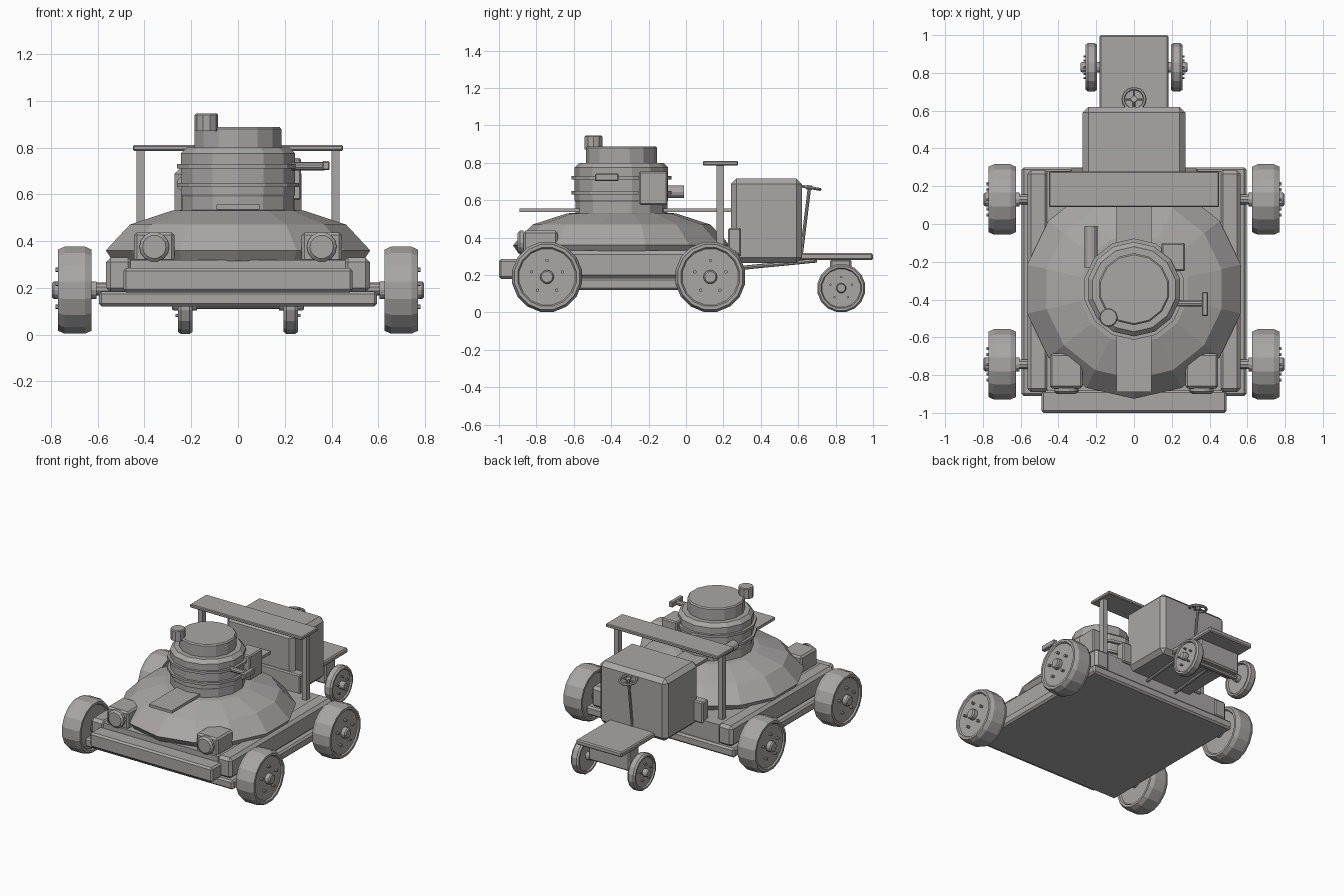
import bpy, bmesh, math
from mathutils import Vector, Matrix

if "Cube" in bpy.data.objects:
    bpy.data.objects.remove(bpy.data.objects["Cube"])

grey = bpy.data.materials.new("warm_grey")
grey.diffuse_color = (0.40, 0.385, 0.38, 1)
grey.use_nodes = True
grey.node_tree.nodes["Principled BSDF"].inputs["Base Color"].default_value = grey.diffuse_color


def finish(name, bm, bevel=0):
    bmesh.ops.recalc_face_normals(bm, faces=bm.faces)
    me = bpy.data.meshes.new(name)
    bm.to_mesh(me)
    bm.free()
    me.materials.append(grey)
    ob = bpy.data.objects.new(name, me)
    bpy.context.collection.objects.link(ob)
    if bevel:
        m = ob.modifiers.new("bevel", 'BEVEL')
        m.width, m.segments = bevel, 1
    return ob


def box(name, x, y, z, bevel=0):
    bm = bmesh.new()
    bmesh.ops.create_cube(bm, size=1)
    for v in bm.verts:
        v.co = [(r[0] + r[1]) / 2 + c * (r[1] - r[0]) for c, r in zip(v.co, (x, y, z))]
    return finish(name, bm, bevel)


def lathe(name, profile, sides, origin=(0, 0, 0), axis=(0, 0, 1), turn=0.0):
    """Stacked rings of (radius, height) along an axis, capped at both ends."""
    bm = bmesh.new()
    rot = Vector((0, 0, 1)).rotation_difference(Vector(axis)).to_matrix()
    rings = []
    for r, h in profile:
        ring = []
        for i in range(sides):
            a = turn + 2 * math.pi * i / sides
            p = Vector((r * math.cos(a), r * math.sin(a), h))
            ring.append(bm.verts.new(rot @ p + Vector(origin)))
        rings.append(ring)
    for a, b in zip(rings, rings[1:]):
        for i in range(sides):
            j = (i + 1) % sides
            bm.faces.new((a[i], a[j], b[j], b[i]))
    bm.faces.new(rings[0][::-1])
    bm.faces.new(rings[-1])
    return finish(name, bm)


def rod(name, p, q, r, sides=10):
    d = Vector(q) - Vector(p)
    return lathe(name, [(r, 0), (r, d.length)], sides, p, d.normalized())


# chassis
box("base_plate", (-.595, .595), (-.91, .30), (.12, .185), .012)
box("deck", (-.46, .46), (-.885, .28), (.17, .32))
for s, n in ((-1, "left"), (1, "right")):
    box("side_rail_" + n, sorted((s * .45, s * .565)), (-.89, .285), (.18, .33), .02)
box("front_bumper", (-.49, .49), (-1, -.88), (.18, .285), .012)

# hull dome and turret, turned so a corner points forward
CY, T = -.345, math.pi / 2
C = (0, CY, 0)
lathe("hull_dome", [(.55, .315), (.58, .36), (.475, .47), (.29, .53), (.2, .535)], 14, C, turn=T)
lathe("turret", [(.245, .52), (.245, .59), (.25, .60), (.25, .775), (.225, .80)], 14, C, turn=T)
for z in (.64, .72):
    lathe("turret_band", [(.268, z - .009), (.268, z + .009)], 14, C, turn=T)
lathe("turret_cap", [(.19, .79), (.19, .88), (.182, .888)], 14, C, turn=T)
lathe("periscope", [(.05, .87), (.05, .94), (.044, .946)], 10, (-.135, -.495, 0))
box("plank", (-.092, .092), (-.89, .24), (.536, .556))

# turret side fittings
rod("side_arm", (.2, -.42, .72), (.37, -.42, .72), .018)
box("arm_plate", (.36, .392), (-.487, -.36), (.703, .742), .005)
box("stowage_box", (.145, .27), (-.25, -.10), (.575, .755), .008)
rod("side_canister", (-.228, -.23, .645), (-.228, -.01, .645), .034, 12)

# headlights
for s, n in ((-1, "left"), (1, "right")):
    box("headlight_box_" + n, sorted((s * .272, s * .445)), (-.87, -.685), (.31, .437), .012)
    lathe("headlight_lens_" + n, [(.064, 0), (.064, .02), (.05, .032)], 14,
          (s * .358, -.868, .375), (0, -1, 0))


def wheel(n, s, x0, x1, y, r, hub):
    w = x1 - x0
    d = (s, 0, 0)
    o = (s * x0, y, r)
    # tyre with chamfered shoulders and recessed face
    lathe("tyre_" + n, [(r * .8, .012), (r * .84, 0), (r * .93, 0), (r, w * .2),
                        (r, w * .8), (r * .93, w), (r * .84, w), (r * .8, w - .01)],
          16, o, d, math.pi / 16)
    lathe("hub_" + n, [(hub, -.02), (hub, w + .018), (hub * .8, w + .026)], 12, o, d)
    for i in range(5):
        a = 2 * math.pi * i / 5
        b = (s * (x1 - .02), y + r * .46 * math.sin(a), r + r * .46 * math.cos(a))
        lathe("lug_" + n, [(r * .05, 0), (r * .05, .03)], 6, b, d)


# main wheels and axles
for y, f in ((-.743, "front"), (.13, "rear")):
    for s, n in ((-1, "left"), (1, "right")):
        wheel(f + "_" + n, s, .626, .77, y, .19, .037)
    rod("axle_" + f, (-.65, y, .195), (.65, y, .195), .027)

# trailing wheels, bracket and platform
for s, n in ((-1, "left"), (1, "right")):
    wheel("trailing_" + n, s, .195, .257, .83, .13, .027)
rod("trailing_axle", (-.2, .83, .13), (.2, .83, .13), .02)
box("trailing_bracket", (-.165, .165), (.77, .885), (.13, .285), .01)
box("rear_platform", (-.182, .182), (.55, 1), (.28, .317), .008)
for x in (-.12, .12):
    rod("tow_strut", (x, .26, .235), (x, .70, .278), .011, 8)

# engine box, mount and overhead shelf
box("engine_box", (-.272, .272), (.24, .62), (.265, .717), .03)
box("engine_mount", (-.34, .34), (.225, .295), (.30, .452), .008)
box("overhead_shelf", (-.45, .45), (.09, .278), (.786, .81), .005)
for x in (-.417, .417):
    box("shelf_post", (x - .017, x + .017), (.163, .203), (.30, .79))

# steering wheel and column
hubp = Vector((0, .66, .668))
axis = Vector((0, .18, 1)).normalized()
tilt = Vector((0, 0, 1)).rotation_difference(axis).to_matrix()
bpy.ops.mesh.primitive_torus_add(major_radius=.057, minor_radius=.009, major_segments=18,
                                 minor_segments=6, location=hubp)
rim = bpy.context.object
rim.name = "steering_rim"
rim.rotation_euler = tilt.to_euler()
rim.data.materials.append(grey)
for i in range(4):
    a = math.pi / 2 * i
    rod("steering_spoke", hubp, hubp + tilt @ Vector((.055 * math.cos(a), .055 * math.sin(a), 0)), .006, 6)
lathe("steering_hub", [(.017, -.012), (.017, .012)], 10, hubp, axis)
rod("steering_column", (0, .615, .30), hubp, .009, 8)
